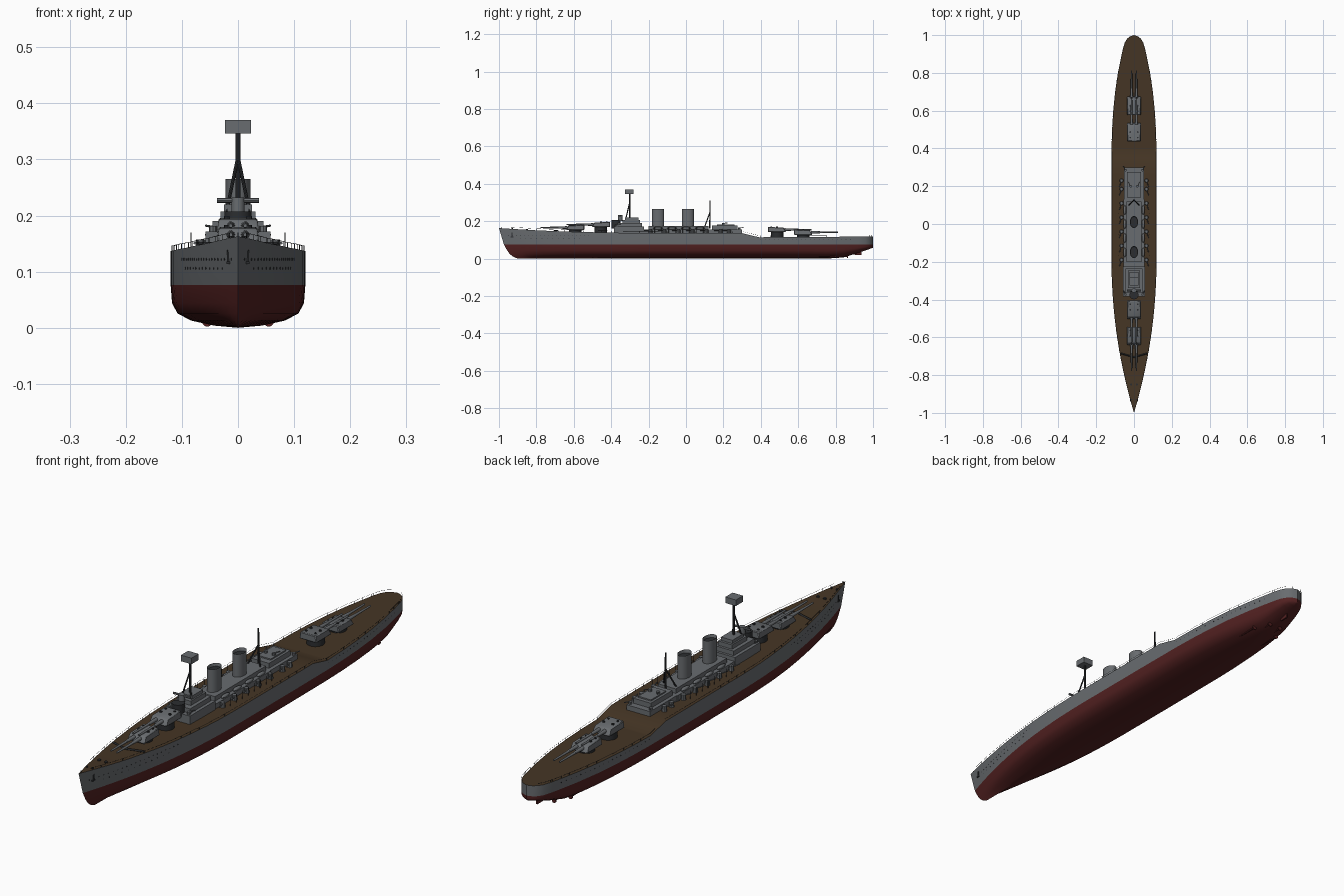
import bpy, bmesh, math
from mathutils import Vector, Matrix

if "Cube" in bpy.data.objects:
    bpy.data.objects.remove(bpy.data.objects["Cube"])

# ---------- materials ----------
def material(name, rgb):
    m = bpy.data.materials.new(name)
    m.use_nodes = True
    m.diffuse_color = (*rgb, 1)
    m.node_tree.nodes["Principled BSDF"].inputs["Base Color"].default_value = (*rgb, 1)
    return m

GREY = material("warship grey", (0.14, 0.15, 0.16))
RED = material("underwater red", (0.085, 0.015, 0.015))
WOOD = material("deck planking", (0.06, 0.036, 0.018))
DARK = material("dark metal", (0.025, 0.027, 0.03))

# ---------- helpers ----------
def finish(name, bm, *mats):
    bmesh.ops.recalc_face_normals(bm, faces=bm.faces)
    me = bpy.data.meshes.new(name)
    bm.to_mesh(me)
    bm.free()
    for m in mats:
        me.materials.append(m)
    me.shade_smooth()
    me.set_sharp_from_angle(angle=math.radians(35))
    ob = bpy.data.objects.new(name, me)
    bpy.context.collection.objects.link(ob)
    return ob

def add_box(bm, x, y, z, sx, sy, sz):
    mat = Matrix.Translation((x, y, z)) @ Matrix.Diagonal((sx, sy, sz, 1))
    bmesh.ops.create_cube(bm, size=1, matrix=mat)

def add_tube(bm, a, b, r1, r2=None, sides=8):
    a, b = Vector(a), Vector(b)
    rot = (b - a).to_track_quat('Z', 'Y').to_matrix().to_4x4()
    bmesh.ops.create_cone(bm, cap_ends=True, segments=sides, radius1=r1,
                          radius2=r1 if r2 is None else r2, depth=(b - a).length,
                          matrix=Matrix.Translation((a + b) / 2) @ rot)

def block(name, half_w, y0, y1, z0, z1, mat=GREY):
    bm = bmesh.new()
    add_box(bm, 0, (y0 + y1) / 2, (z0 + z1) / 2, 2 * half_w, y1 - y0, z1 - z0)
    return finish(name, bm, mat)

def interp(table, t):
    for (a, u), (b, v) in zip(table, table[1:]):
        if t <= b:
            return u + (v - u) * max(0, t - a) / (b - a)
    return table[-1][1]

# ---------- hull form ----------
BEAM = [(0.2, 0.12), (0.4, 0.119), (0.5, 0.116), (0.6, 0.11), (0.7, 0.1), (0.8, 0.085),
        (0.88, 0.069), (0.93, 0.058), (0.96, 0.049), (0.98, 0.037), (0.993, 0.021), (1, 0)]
SHEER = [(-1, 0.163), (-0.8, 0.151), (-0.6, 0.143), (-0.3, 0.137), (0.3, 0.136),
         (0.39, 0.114), (1, 0.118)]
KEEL = [(0.75, 0), (0.84, 0.006), (0.92, 0.03), (1, 0.058)]
STEM = [(0, 0.1), (0.01, 0.075), (0.03, 0.052), (0.07, 0.028), (0.163, 0)]
SECTION = [(0, 0), (0.35, 0.05), (0.7, 0.17), (0.9, 0.34), (0.98, 0.58), (1, 1)]
WATER = 0.076

def half_beam(y):
    if y < 0.2:
        return 0.12 * (1 - max(0, (-0.15 - y) / 0.85) ** 2.15)
    return interp(BEAM, y)

def shell(y, z, fx=1):
    """Starboard shell point for a station, raked back along the stem."""
    rake = interp(STEM, z) * max(0, (-0.5 - y) / 0.5)
    return Vector((half_beam(y) * fx, y + rake, z))

stations = sorted({round(-1 + 0.05 * i, 3) for i in range(37)}
                  | {y for y, w in BEAM} | {0.3, 0.39, 0.84, 0.92})
bm = bmesh.new()
rows = []
for y in stations:
    k = interp(KEEL, y)
    fine = 1 + 0.7 * max(0, (-0.4 - y) / 0.6)
    pts = [shell(y, k + (WATER - k) * fz, fx ** fine) for fx, fz in SECTION]
    pts.append(shell(y, interp(SHEER, y)))
    port = [Vector((-p.x, p.y, p.z)) for p in pts[:0:-1]]
    rows.append([bm.verts.new(p) for p in port + pts])
deck_i = len(rows[0]) - 1
for a, b in zip(rows, rows[1:]):
    for i in range(deck_i):
        f = bm.faces.new((a[i], a[i + 1], b[i + 1], b[i]))
        f.material_index = 0 if i in (0, deck_i - 1) else 1
    f = bm.faces.new((a[deck_i], a[0], b[0], b[deck_i]))
    f.material_index = 2
bmesh.ops.remove_doubles(bm, verts=bm.verts, dist=0.0002)
finish("hull", bm, GREY, RED, WOOD)

# ---------- guard rails ----------
bm = bmesh.new()
for s in (1, -1):
    top = []
    for y in stations[1:-1]:
        p = shell(y, interp(SHEER, y), 0.985)
        p.x *= s
        top.append(p + Vector((0, 0, 0.009)))
        add_tube(bm, p, top[-1], 0.0006, sides=4)
    for a, b in zip(top, top[1:]):
        add_tube(bm, a, b, 0.0005, sides=4)
finish("guard_rails", bm, DARK)

# ---------- portholes and anchors ----------
bm = bmesh.new()
rings = [(-0.96, 0.022, 21, 0.122), (-0.9, 0.03, 12, 0.106), (0.4, 0.024, 21, 0.101)]
for start, step, count, z in rings:
    for i in range(count):
        p = shell(start + step * i, z)
        for s in (1, -1):
            add_tube(bm, (s * (p.x - 0.002), p.y, z), (s * (p.x + 0.0006), p.y, z), 0.002)
finish("portholes", bm, DARK)

bm = bmesh.new()
for s in (1, -1):
    p = shell(-0.94, 0.127)
    add_box(bm, s * p.x, p.y, 0.127, 0.005, 0.005, 0.024)
    add_box(bm, s * p.x, p.y, 0.116, 0.006, 0.016, 0.005)
finish("anchors", bm, DARK)

# ---------- rudder and shafts ----------
block("rudder", 0.003, 0.9, 0.937, 0.018, 0.045, RED)
bm = bmesh.new()
for s in (1, -1):
    for x, y in ((0.025, 0.86), (0.055, 0.8)):
        add_tube(bm, (s * x, y - 0.09, 0.012), (s * x, y, 0.011), 0.003)
        add_tube(bm, (s * x, y, 0.011), (s * x, y + 0.005, 0.011), 0.009, sides=12)
        add_box(bm, s * x, y - 0.012, 0.018, 0.003, 0.008, 0.016)
finish("propeller_shafts", bm, RED)

# ---------- main gun turrets ----------
def turret(name, y, deck, base, face):
    bm = bmesh.new()
    add_tube(bm, (0, y, deck - 0.01), (0, y, base + 0.002), 0.033, sides=24)
    finish(name + "_barbette", bm, DARK)
    # gunhouse with a sloped face and chamfered rear
    bm = bmesh.new()
    add_box(bm, 0, y, base + 0.014, 0.076, 0.098, 0.028)
    for v in bm.verts:
        if v.co.z > base + 0.014:
            v.co.x *= 0.9
            if (v.co.y - y) * face > 0:
                v.co.y -= face * 0.014
                v.co.z -= 0.003
    bmesh.ops.bevel(bm, geom=bm.edges[:], offset=0.003, segments=1, affect='EDGES')
    finish(name + "_gunhouse", bm, GREY)
    bm = bmesh.new()
    for s in (1, -1):
        add_tube(bm, (s * 0.02, y, base + 0.025), (s * 0.02, y, base + 0.031), 0.005)
        add_tube(bm, (s * 0.02, y - face * 0.03, base + 0.025),
                 (s * 0.02, y - face * 0.03, base + 0.031), 0.004)
    finish(name + "_roof_hoods", bm, DARK)
    bm = bmesh.new()
    z = base + 0.014
    for s in (1, -1):
        add_tube(bm, (s * 0.013, y + face * 0.04, z), (s * 0.013, y + face * 0.09, z),
                 0.0075, 0.0055, 12)
        add_tube(bm, (s * 0.013, y + face * 0.09, z), (s * 0.013, y + face * 0.185, z),
                 0.005, 0.0035, 12)
    finish(name + "_barrels", bm, GREY)

turret("forward_lower_turret", -0.593, 0.14, 0.152, -1)
turret("forward_upper_turret", -0.455, 0.138, 0.168, -1)
turret("aft_upper_turret", 0.487, 0.115, 0.141, 1)
turret("aft_lower_turret", 0.627, 0.115, 0.127, 1)

# ---------- breakwater and foredeck fittings ----------
bm = bmesh.new()
for s in (1, -1):
    add_tube(bm, (0, -0.705, 0.149), (s * 0.07, -0.685, 0.149), 0.004, sides=4)
    add_tube(bm, (s * 0.015, -0.85, 0.15), (s * 0.015, -0.85, 0.159), 0.006)
    add_tube(bm, (s * 0.012, -0.93, 0.155), (s * 0.012, -0.93, 0.164), 0.004)
finish("breakwater_and_capstans", bm, DARK)

# ---------- superstructure ----------
block("bridge_base", 0.058, -0.385, -0.225, 0.13, 0.172)
block("bridge_second_tier", 0.045, -0.365, -0.235, 0.172, 0.19)
block("bridge_third_tier", 0.031, -0.34, -0.245, 0.19, 0.207)
block("bridge_top_tier", 0.025, -0.325, -0.255, 0.207, 0.22)
block("midship_lower_house", 0.055, -0.225, 0.13, 0.13, 0.156)
block("midship_upper_house", 0.039, -0.2, 0.12, 0.156, 0.174)
block("aft_house_base", 0.052, 0.115, 0.3, 0.13, 0.156)
block("aft_house_upper", 0.038, 0.14, 0.275, 0.156, 0.176)
block("aft_house_roof", 0.028, 0.165, 0.26, 0.176, 0.181)

bm = bmesh.new()
add_tube(bm, (0, -0.375, 0.16), (0, -0.375, 0.207), 0.024, sides=16)
finish("conning_tower", bm, DARK)
bm = bmesh.new()
add_tube(bm, (0, -0.352, 0.2), (0, -0.352, 0.232), 0.012, sides=12)
add_tube(bm, (-0.037, -0.352, 0.227), (0.037, -0.352, 0.227), 0.0045)
finish("rangefinder", bm, GREY)

# ---------- funnels ----------
for name, y in (("forward_funnel", -0.149), ("aft_funnel", 0.01)):
    bm = bmesh.new()
    add_tube(bm, (0, 0, 0.165), (0, 0, 0.265), 1, sides=32)
    cap = max(bm.faces, key=lambda f: f.calc_center_median().z)
    bmesh.ops.inset_region(bm, faces=[cap], thickness=0.1)
    bmesh.ops.translate(bm, verts=cap.verts[:], vec=(0, 0, -0.012))
    cap.material_index = 1
    for v in bm.verts:
        v.co.x *= 0.022
        v.co.y = y + v.co.y * 0.032
    finish(name, bm, GREY, DARK)

# ---------- masts ----------
bm = bmesh.new()
add_tube(bm, (0, -0.3, 0.2), (0, -0.3, 0.35), 0.0045)
for s in (1, -1):
    add_tube(bm, (s * 0.022, -0.325, 0.2), (0, -0.3, 0.305), 0.003)
finish("foremast_tripod", bm, DARK)
block("fighting_top", 0.023, -0.325, -0.28, 0.346, 0.37)
bm = bmesh.new()
add_tube(bm, (0, 0.128, 0.16), (0, 0.128, 0.31), 0.004, 0.003)
for s in (1, -1):
    add_tube(bm, (s * 0.03, 0.098, 0.165), (0, 0.127, 0.245), 0.003)
finish("mainmast_tripod", bm, DARK)

# ---------- secondary guns, boats and davits along both sides ----------
guns, davits = bmesh.new(), bmesh.new()
boats = bmesh.new()
for s in (1, -1):
    for y in (-0.19, -0.115, -0.04, 0.035, 0.11, 0.185, 0.23):
        add_tube(guns, (s * 0.066, y, 0.13), (s * 0.066, y, 0.157), 0.011, 0.009, 10)
        add_tube(guns, (s * 0.066, y, 0.151), (s * 0.077, y - 0.035, 0.151), 0.0025)
    for y in (-0.15, -0.075, 0.0, 0.075):
        bmesh.ops.create_uvsphere(boats, u_segments=12, v_segments=6, radius=1,
            matrix=Matrix.Translation((s * 0.049, y, 0.162))
            @ Matrix.Diagonal((0.008, 0.026, 0.007, 1)))
        for d in (-0.018, 0.018):
            add_tube(davits, (s * 0.084, y + d, 0.134), (s * 0.084, y + d, 0.17), 0.001, sides=6)
    for y, z in ((-0.372, 0.172), (0.285, 0.156), (0.2, 0.181)):
        x = s * (0.045 if z < 0.18 else 0.018)
        add_tube(guns, (x, y, z), (x, y, z + 0.009), 0.007)
        add_tube(guns, (x, y, z + 0.008), (x + s * 0.012, y + 0.022, z + 0.01), 0.002)
finish("secondary_guns", guns, GREY)
finish("ship_boats", boats, GREY)
finish("davits", davits, DARK)

# ---------- flagstaff ----------
bm = bmesh.new()
add_tube(bm, (0, -0.985, 0.16), (0, -0.985, 0.17), 0.001, sides=6)
finish("jackstaff", bm, DARK)
